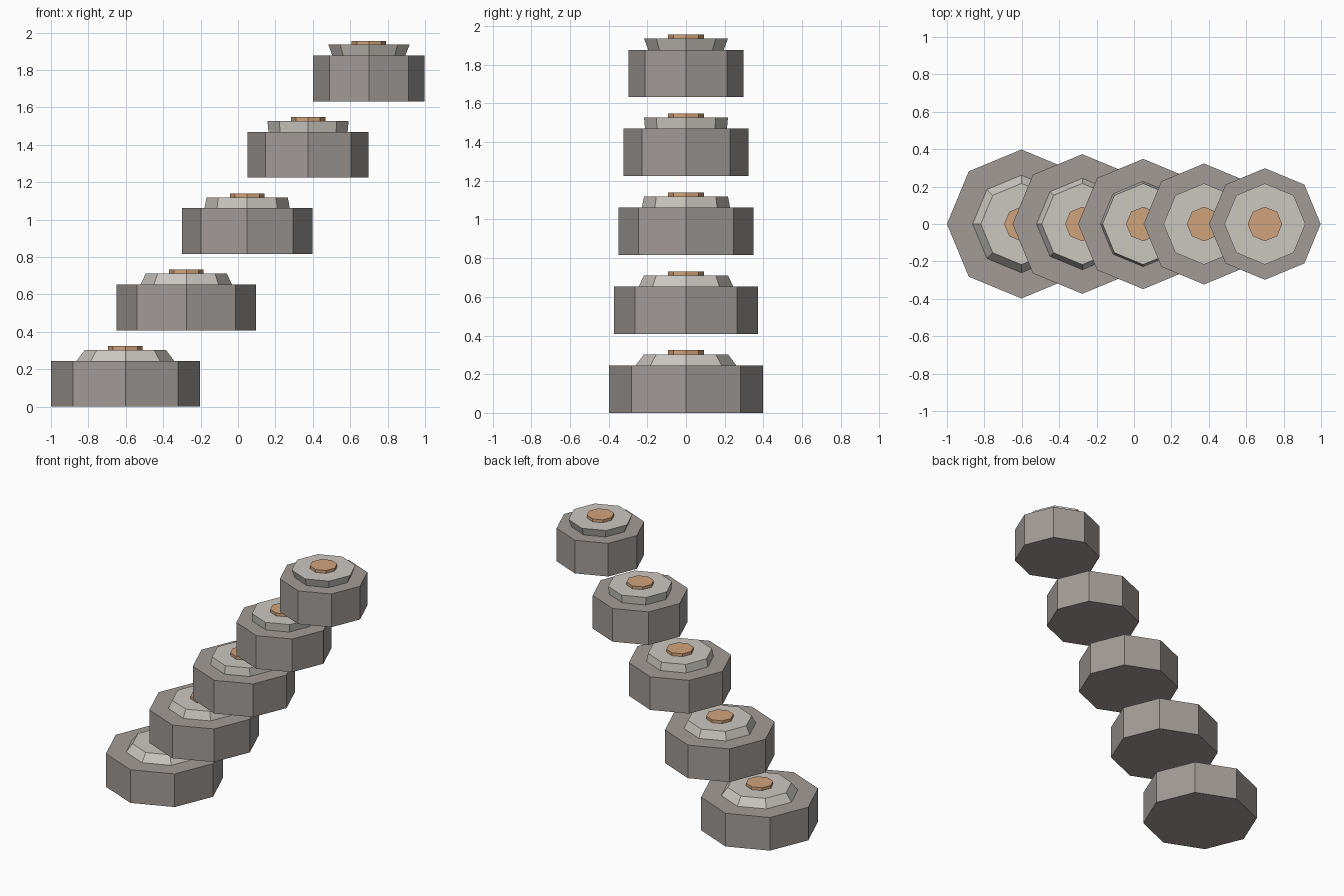
import bpy
import math

cube = bpy.data.objects.get("Cube")
if cube:
    bpy.data.objects.remove(cube, do_unlink=True)


def make_material(name, rgb):
    mat = bpy.data.materials.new(name)
    mat.use_nodes = True
    color = (*rgb, 1.0)
    mat.diffuse_color = color
    mat.node_tree.nodes["Principled BSDF"].inputs["Base Color"].default_value = color
    return mat


STONE = make_material("dark stone", (0.36, 0.33, 0.31))
PALE = make_material("pale stone", (0.60, 0.57, 0.53))
COPPER = make_material("copper", (0.64, 0.37, 0.20))


def octagon(name, x, z, height, bottom_radius, top_radius, mat):
    """Flat-sided octagonal drum with its corners on the x and y axes."""
    bpy.ops.mesh.primitive_cone_add(
        vertices=8, radius1=bottom_radius, radius2=top_radius,
        depth=height, location=(x, 0, z + height / 2))
    obj = bpy.context.object
    obj.name = name
    obj.data.materials.append(mat)


# Five floating steps, each smaller and higher than the last
BASE_H, CAP_H, BUTTON_H = 0.245, 0.058, 0.021
for i in range(5):
    x = -0.602 + 0.3255 * i
    z = 0.408 * i
    radius = 0.398 - 0.025 * i
    octagon(f"step_base_{i + 1}", x, z, BASE_H, radius, radius, STONE)
    octagon(f"step_cap_{i + 1}", x, z + BASE_H, CAP_H, radius * 0.655, 0.217, PALE)
    octagon(f"step_button_{i + 1}", x, z + BASE_H + CAP_H, BUTTON_H, 0.092, 0.092, COPPER)
